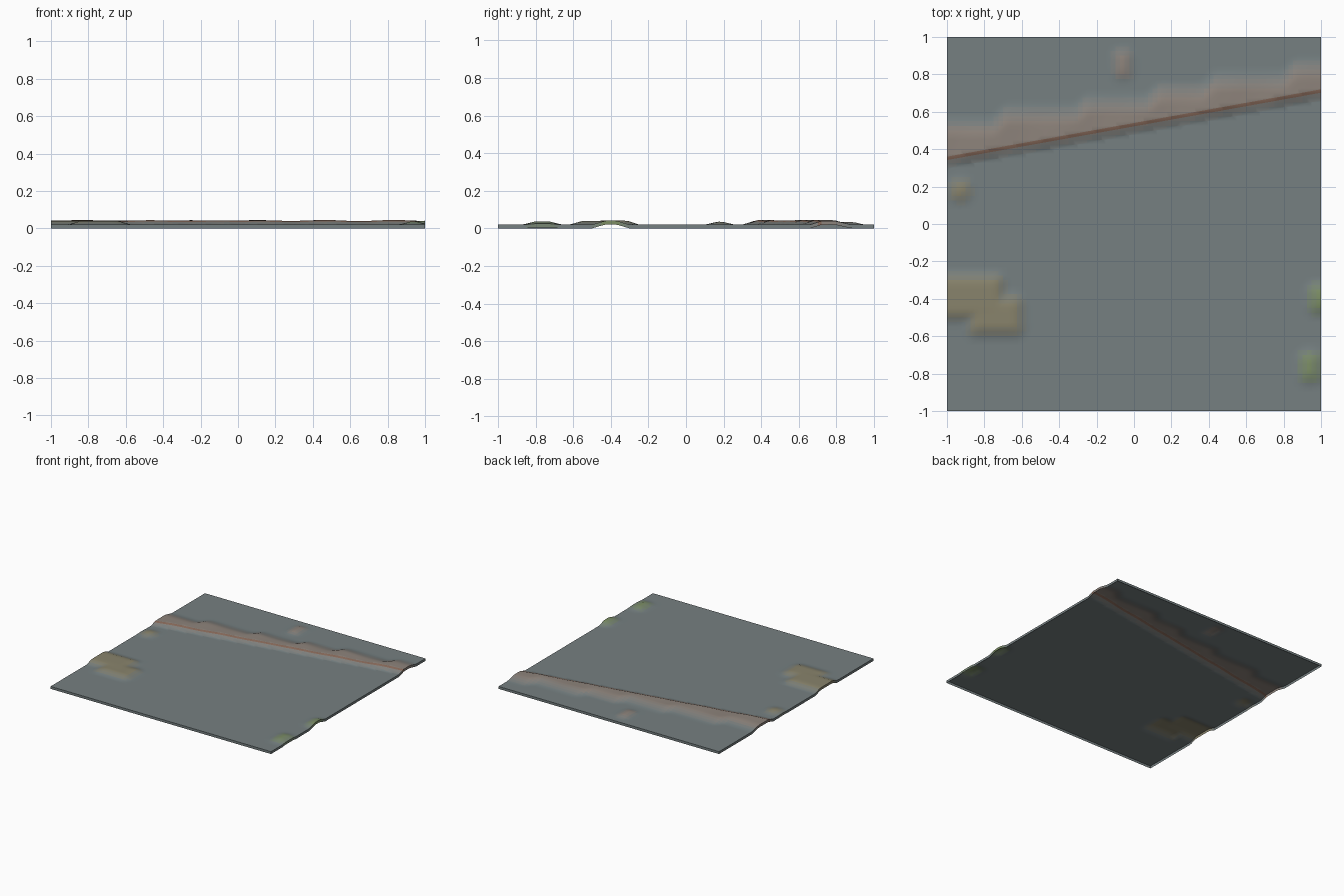
import bpy, bmesh, math
from mathutils import Vector

if "Cube" in bpy.data.objects:
    bpy.data.objects.remove(bpy.data.objects["Cube"])

BASE = 0.02      # level of the flat ground, also the depth of the edge skirt
SLOPE = 0.18     # slant of the ridge across the tile
LEVELS = 4       # colour blend steps from ground to feature

# Raised patches: x0, x1, y0, y1, height, falloff, colour name
PATCHES = [
    (-1.1, -0.74, -0.47, -0.31, 0.021, 0.06, "moss"),
    (-0.84, -0.64, -0.55, -0.43, 0.020, 0.07, "moss"),
    (-0.94, -0.92, 0.17, 0.19, 0.016, 0.07, "moss"),
    (-0.07, -0.05, 0.82, 0.89, 0.014, 0.06, "rock"),
    (0.93, 0.95, -0.80, -0.73, 0.018, 0.07, "grass"),
    (0.98, 1.1, -0.43, -0.37, 0.021, 0.07, "grass"),
]
# Stepped back edge of the ridge: x limit, y
STEPS = [(-0.72, 0.48), (-0.28, 0.545), (0.1, 0.60), (0.4, 0.66), (0.83, 0.725), (9, 0.79)]

COLOURS = {"ground": (0.18, 0.215, 0.22), "rock": (0.27, 0.23, 0.20),
           "moss": (0.25, 0.23, 0.15), "grass": (0.20, 0.27, 0.13)}


def clamp(v):
    return max(0.0, min(1.0, v))


def ridge_line(x):
    return 0.36 + SLOPE * (x + 1)


def ridge_back(x):
    # staircase with short blends between the steps
    y = STEPS[0][1]
    for (limit, low), (_, high) in zip(STEPS, STEPS[1:]):
        y += (high - low) * clamp((x - limit) / 0.06 + 0.5)
    return y


def features(x, y):
    """Yield (strength, height, colour) of every feature at a point."""
    front = clamp((y - ridge_line(x)) / 0.06 + 1)
    back = clamp(1 - (y - ridge_back(x)) / 0.09)
    yield min(front, back), 0.022 + 0.003 * math.sin(17 * x) * math.cos(9 * y), "rock"
    for x0, x1, y0, y1, h, fall, colour in PATCHES:
        dx = max(x0 - x, 0, x - x1)
        dy = max(y0 - y, 0, y - y1)
        yield clamp(1 - math.hypot(dx, dy) / fall), h, colour


def make_material(name, rgb):
    m = bpy.data.materials.new(name)
    m.diffuse_color = (*rgb, 1)
    m.use_nodes = True
    m.node_tree.nodes["Principled BSDF"].inputs["Base Color"].default_value = m.diffuse_color
    return m


mesh = bpy.data.meshes.new("ground_tile")
tile = bpy.data.objects.new("ground_tile", mesh)
bpy.context.collection.objects.link(tile)

# Blended materials for ground and features
slots = {}
for name in ("rock", "moss", "grass"):
    for i in range(1, LEVELS + 1):
        rgb = Vector(COLOURS["ground"]).lerp(Vector(COLOURS[name]), i / LEVELS)
        slots[name, i] = len(slots) + 1
        if not mesh.materials:
            mesh.materials.append(make_material("ground", COLOURS["ground"]))
        mesh.materials.append(make_material(f"{name}_{i}", rgb))
mesh.materials.append(make_material("rust_edge", (0.24, 0.14, 0.10)))
RUST = len(mesh.materials) - 1

# Flat sheet, cut along the ridge so its front edge stays crisp
bm = bmesh.new()
bmesh.ops.create_grid(bm, x_segments=80, y_segments=80, size=1)
for offset in (-0.06, -0.018, 0.0):
    bmesh.ops.bisect_plane(bm, geom=bm.verts[:] + bm.edges[:] + bm.faces[:], dist=1e-5,
                           plane_co=(-1, 0.36 + offset, 0), plane_no=(-SLOPE, 1, 0))

# Colour by feature strength
for f in bm.faces:
    c = f.calc_center_median()
    strength, _, name = max(features(c.x, c.y))
    level = round(strength * LEVELS)
    f.material_index = slots[name, level] if level else 0
    if -0.018 < c.y - ridge_line(c.x) < 0:
        f.material_index = RUST

# Raise the relief
for v in bm.verts:
    v.co.z = BASE + max(s * h for s, h, _ in features(v.co.x, v.co.y))

# Skirt hanging from the outer edge
rim = [e for e in bm.edges if e.is_boundary]
skirt = bmesh.ops.extrude_edge_only(bm, edges=rim)["geom"]
bmesh.ops.translate(bm, vec=(0, 0, -BASE),
                    verts=[g for g in skirt if isinstance(g, bmesh.types.BMVert)])
bmesh.ops.recalc_face_normals(bm, faces=bm.faces[:])
if sum(f.normal.z * f.calc_area() for f in bm.faces) < 0:
    bmesh.ops.reverse_faces(bm, faces=bm.faces[:])
bm.to_mesh(mesh)
bm.free()

# Smooth relief with sharp rim
bpy.context.view_layer.objects.active = tile
tile.select_set(True)
bpy.ops.object.shade_smooth_by_angle(angle=math.radians(40))
